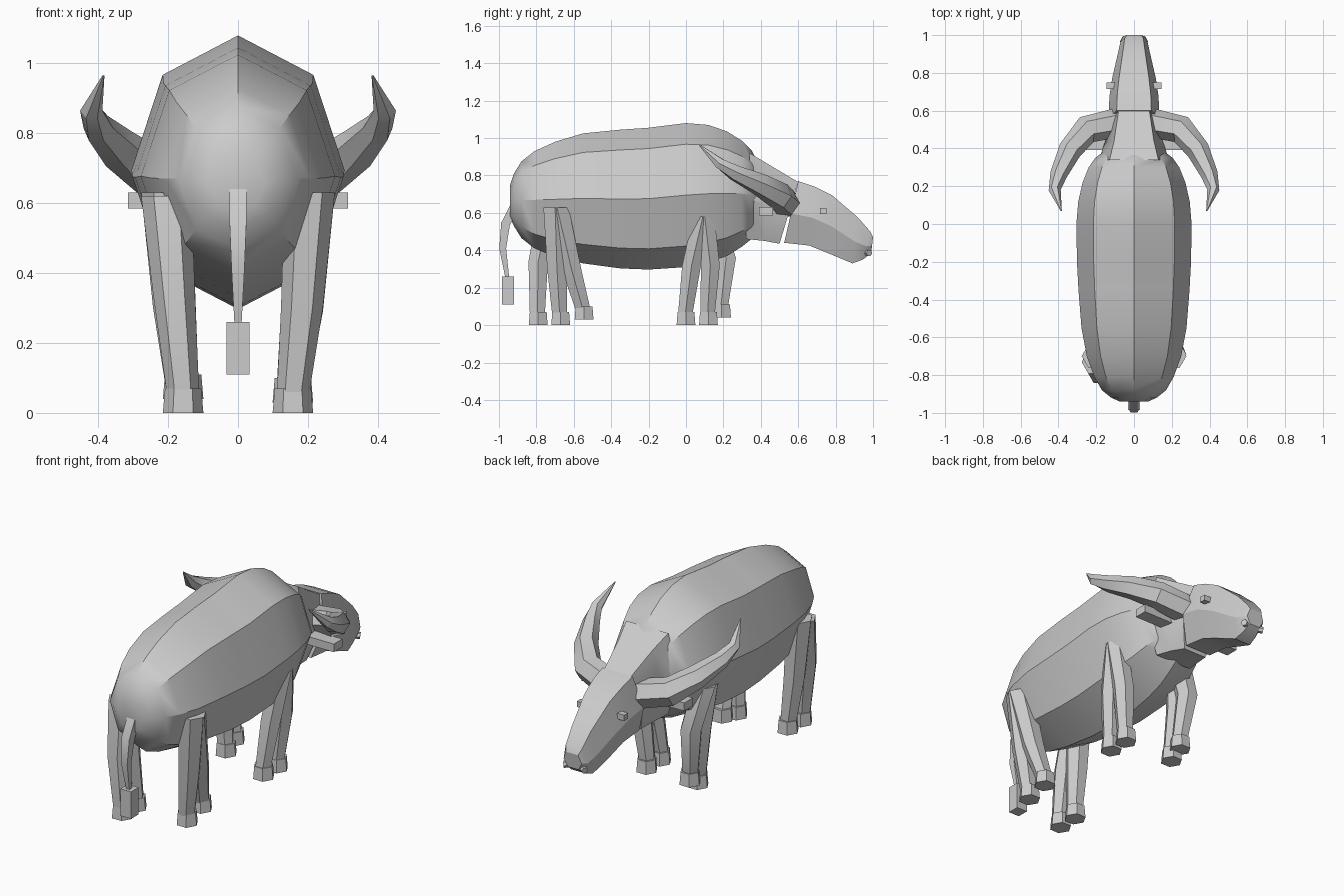
import bpy, bmesh
from math import sin, cos, pi
from mathutils import Vector

if "Cube" in bpy.data.objects:
    bpy.data.objects.remove(bpy.data.objects["Cube"])


def loft(name, rings):
    """Skin a list of rings of points, capped at both ends."""
    bm = bmesh.new()
    loops = [[bm.verts.new(p) for p in ring] for ring in rings]
    n = len(loops[0])
    for a, b in zip(loops, loops[1:]):
        for i in range(n):
            bm.faces.new((a[i], a[(i + 1) % n], b[(i + 1) % n], b[i]))
    bm.faces.new(loops[0])
    bm.faces.new(loops[-1])
    bmesh.ops.recalc_face_normals(bm, faces=bm.faces)
    me = bpy.data.meshes.new(name)
    bm.to_mesh(me)
    bm.free()
    ob = bpy.data.objects.new(name, me)
    bpy.context.collection.objects.link(ob)
    bpy.ops.object.select_all(action='DESELECT')
    ob.select_set(True)
    bpy.context.view_layer.objects.active = ob
    bpy.ops.object.shade_smooth_by_angle(angle=pi / 6)
    return ob


def section(yt, zt, yb, zb, hw, profile):
    """Cross-section between a top point and a bottom point."""
    return [(u * hw, (yt + yb) / 2 + v * (yt - yb) / 2,
             (zt + zb) / 2 + v * (zt - zb) / 2) for u, v in profile]


def tube(name, path, sides, turn=0):
    """Tapered tube through (x, y, z, radius) points."""
    pts = [Vector(p[:3]) for p in path]
    rings = []
    for i, p in enumerate(pts):
        t = (pts[min(i + 1, len(pts) - 1)] - pts[max(i - 1, 0)]).normalized()
        side = t.cross(Vector((0, 0, 1)) if abs(t.z) < .8 else Vector((0, 1, 0))).normalized()
        up = side.cross(t)
        rings.append([p + path[i][3] * (side * cos(a) + up * sin(a))
                      for a in (turn + 2 * pi * k / sides for k in range(sides))])
    return loft(name, rings)


def box(name, center, size):
    x, y, z = size[0] / 2, size[1] / 2, size[2] / 2
    return loft(name, [[(center[0] + i * x, center[1] + j * y, center[2] + k * z)
                        for i, j in ((-1, -1), (1, -1), (1, 1), (-1, 1))] for k in (-1, 1)])


# body: eight-sided loft (y, top, bottom, half width)
octagon = [(sin(k * pi / 4), cos(k * pi / 4)) for k in range(8)]
body = [(-.94, .75, .57, .075), (-.92, .81, .53, .12), (-.88, .875, .465, .17),
        (-.81, .93, .41, .21), (-.70, .98, .365, .25), (-.55, 1.025, .33, .278),
        (-.35, 1.045, .303, .294), (-.2, 1.055, .297, .302), (0, 1.08, .31, .305),
        (.12, 1.07, .335, .295), (.22, 1.035, .37, .272), (.30, .985, .42, .24),
        (.35, .935, .46, .205), (.38, .88, .50, .165)]
loft("body", [section(y, t, y, b, w, octagon) for y, t, b, w in body])

# neck and head: six-sided, flat on top
hexagon = [(-.68, 1), (.68, 1), (1, -.05), (.6, -1), (-.6, -1), (-1, -.05)]
neck = [(.34, .92, .32, .46, .19), (.44, .86, .42, .45, .155), (.60, .765, .50, .435, .12)]
loft("neck", [section(*s, hexagon) for s in neck])
head = [(.60, .77, .525, .44, .135), (.69, .74, .66, .425, .13), (.78, .695, .77, .38, .115),
        (.92, .575, .89, .33, .085), (.985, .50, .945, .35, .072), (1.0, .47, .99, .385, .055)]
loft("head", [section(*s, hexagon) for s in head])

# paired head parts
for s, side in ((1, "right"), (-1, "left")):
    horn = [(.07, .54, .645, .078), (.25, .50, .69, .075), (.34, .39, .755, .062),
            (.40, .26, .815, .045), (.42, .18, .865, .032), (.385, .07, .965, .003)]
    tube("horn_" + side, [(s * x, y, z, r) for x, y, z, r in horn], 6)
    box("ear_" + side, (s * .2, .428, .608), (.23, .075, .045))
    box("eye_" + side, (s * .123, .733, .61), (.045, .034, .032))
    tube("nostril_" + side, [(s * .03, .96, .39, .018), (s * .065, .98, .385, .018)], 6)


# legs: hip, knee and ankle, with a flared hoof
def leg(name, s, hip, knee, ankle, lift=0):
    path = [(.205, *hip), (.183, *knee), (.157, *ankle)]
    hexa = [(sin(k * pi / 3 + pi / 6), cos(k * pi / 3 + pi / 6)) for k in range(6)]

    def ring(x, y, z, r):
        return [(s * (x + r * u), y + r * v, z) for u, v in hexa]
    loft(name, [ring(*p) for p in path])
    y = ankle[0] + .005
    loft(name + "_hoof", [ring(.157, y, lift + .07, .052), ring(.157, y, lift, .058)])


for s, side in ((1, "right"), (-1, "left")):
    leg("rear_leg_" + side, s, (-.70, .63, .072), (-.69, .30, .06), (-.675, .05, .046))
    leg("front_leg_" + side, s, (.10, .58, .06), (.13, .32, .058), (.115, .05, .044))
leg("rear_leg_stepping_right", 1, (-.69, .63, .072), (-.61, .29, .06), (-.55, .08, .046), .03)
leg("rear_leg_stepping_left", -1, (-.73, .62, .072), (-.79, .34, .06), (-.795, .05, .046))
leg("front_leg_stepping_right", 1, (.09, .58, .06), (.03, .32, .058), (-.005, .05, .044))
leg("front_leg_stepping_left", -1, (.13, .58, .065), (.215, .36, .06), (.185, .09, .044), .04)

# tail with a tuft
tube("tail", [(0, -.91, .645, .035), (0, -.965, .54, .034), (0, -.98, .41, .026),
              (0, -.955, .25, .014)], 4, pi / 4)
box("tail_tuft", (0, -.952, .185), (.066, .066, .15))
